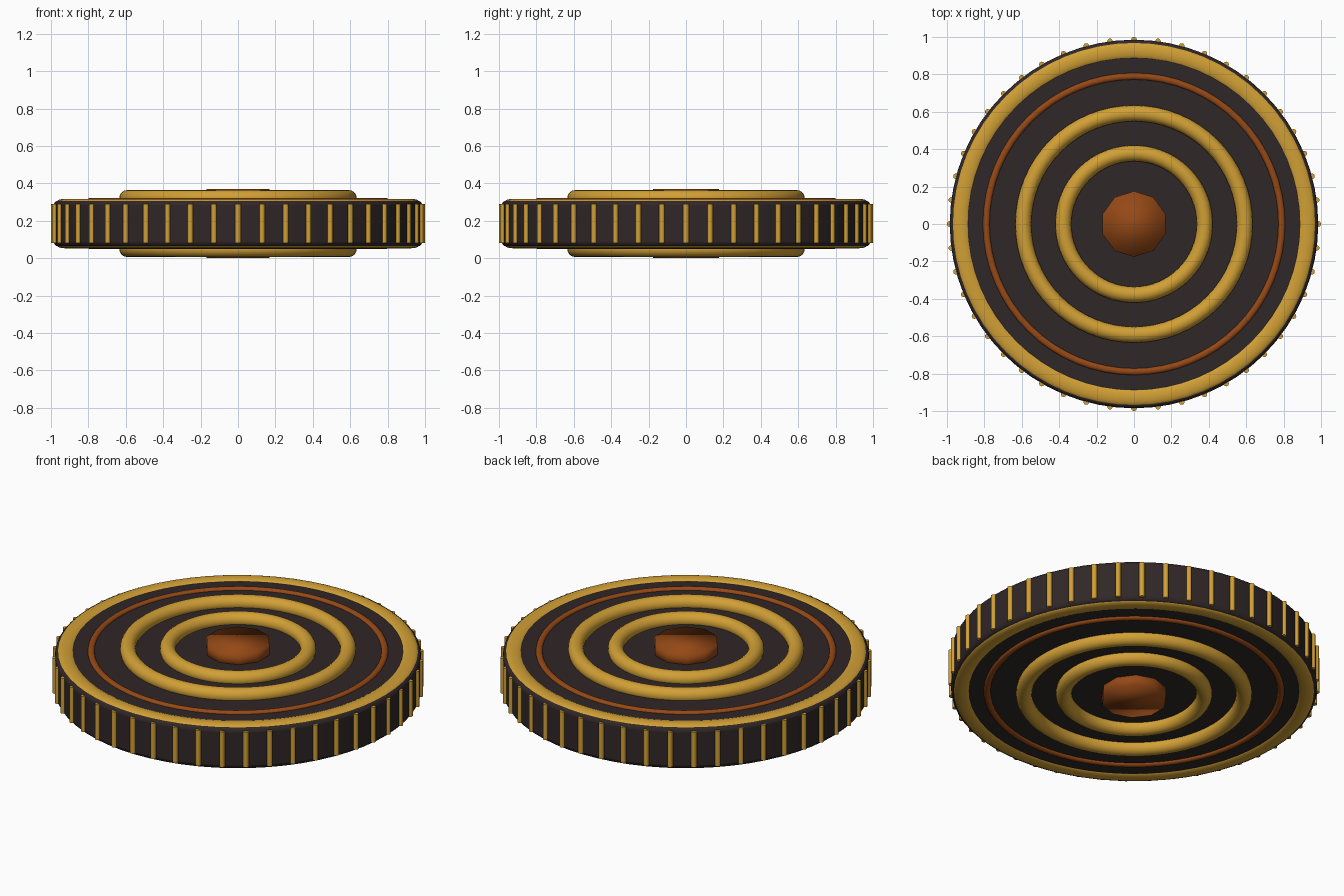
import bpy, math

if "Cube" in bpy.data.objects:
    bpy.data.objects.remove(bpy.data.objects["Cube"])

MID = 0.185      # height of the middle plane
HALF = 0.122     # half thickness of the body


def material(name, rgb):
    m = bpy.data.materials.new(name)
    m.diffuse_color = (*rgb, 1)
    m.use_nodes = True
    m.node_tree.nodes["Principled BSDF"].inputs["Base Color"].default_value = m.diffuse_color
    return m


dark = material("dark_brown", (0.030, 0.020, 0.020))
gold = material("gold", (0.64, 0.35, 0.036))
copper = material("copper", (0.30, 0.066, 0.008))


def finish(name, mat, angle=None):
    ob = bpy.context.object
    ob.name = name
    ob.data.materials.append(mat)
    if angle is None:
        bpy.ops.object.shade_smooth()
    else:
        bpy.ops.object.shade_smooth_by_angle(angle=math.radians(angle))
    return ob


def ring(name, mat, major, minor, z, flat=1.0, segments=64):
    bpy.ops.mesh.primitive_torus_add(major_radius=major, minor_radius=minor,
                                     major_segments=segments, minor_segments=16,
                                     location=(0, 0, z))
    ob = finish(name, mat)
    ob.scale.z = flat


# Disc body with rounded rims
bpy.ops.mesh.primitive_cylinder_add(vertices=64, radius=0.985, depth=2 * HALF,
                                    location=(0, 0, MID))
body = finish("disc_body", dark, 40)
bevel = body.modifiers.new("rim_bevel", 'BEVEL')
bevel.width = 0.024
bevel.segments = 3
bevel.limit_method = 'ANGLE'

# Raised rings and centre stud on both faces
for side, s in (("top", 1), ("bottom", -1)):
    ring(side + "_rim_ring", gold, 0.927, 0.045, MID + s * (HALF - 0.010), 0.45)
    ring(side + "_thin_ring", copper, 0.79, 0.018, MID + s * HALF, 0.8)
    ring(side + "_outer_ring", gold, 0.592, 0.043, MID + s * 0.136)
    ring(side + "_inner_ring", gold, 0.378, 0.043, MID + s * 0.136)
    bpy.ops.mesh.primitive_cylinder_add(vertices=10, radius=0.176, depth=0.085,
                                        location=(0, 0, MID + s * 0.1425))
    finish(side + "_centre_stud", copper)

# Upright ribs around the edge
COUNT = 48
for i in range(COUNT):
    a = 2 * math.pi * i / COUNT
    bpy.ops.mesh.primitive_cylinder_add(
        vertices=10, radius=0.015, depth=0.21,
        location=(0.985 * math.cos(a), 0.985 * math.sin(a), MID),
        rotation=(0, 0, a))
    finish("edge_rib", gold, 40)
